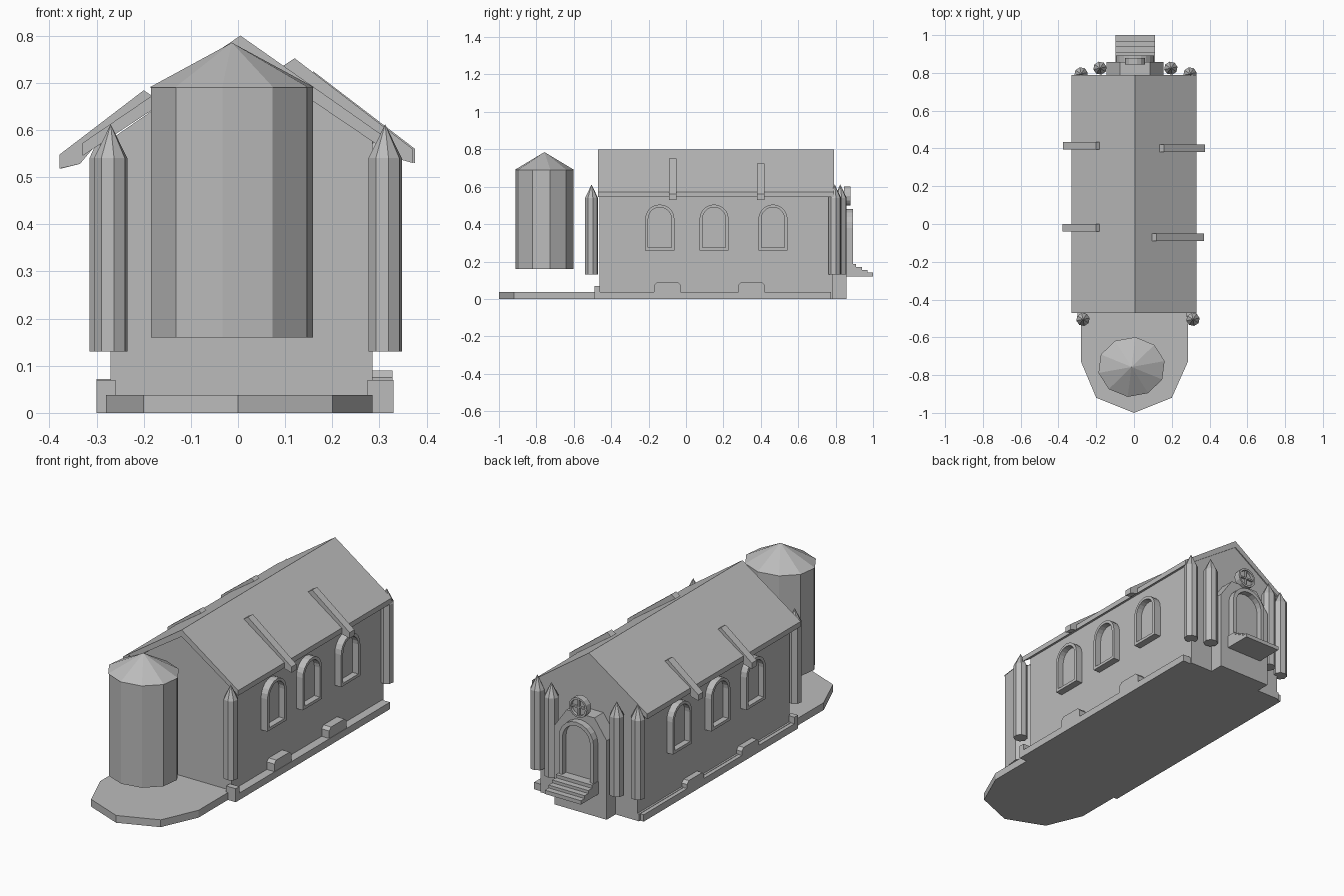
import bpy, bmesh, math
from mathutils import Vector

if "Cube" in bpy.data.objects:
    bpy.data.objects.remove(bpy.data.objects["Cube"])

stone = bpy.data.materials.new("stone_grey")
stone.diffuse_color = (0.5, 0.5, 0.5, 1)
stone.use_nodes = True
stone.node_tree.nodes["Principled BSDF"].inputs["Base Color"].default_value = stone.diffuse_color


def place(axis, u, v, w):
    """2D point (u, v) in a plane across the axis, at distance w along it."""
    return {'x': (w, u, v), 'y': (u, w, v), 'z': (u, v, w)}[axis]


def finish(name, bm):
    bmesh.ops.recalc_face_normals(bm, faces=bm.faces)
    me = bpy.data.meshes.new(name)
    bm.to_mesh(me)
    bm.free()
    me.materials.append(stone)
    ob = bpy.data.objects.new(name, me)
    bpy.context.collection.objects.link(ob)
    return ob


def prism(name, pts, axis, a, b):
    bm = bmesh.new()
    lo = [bm.verts.new(place(axis, u, v, a)) for u, v in pts]
    hi = [bm.verts.new(place(axis, u, v, b)) for u, v in pts]
    bm.faces.new(lo)
    bm.faces.new(hi)
    for i in range(len(pts)):
        j = (i + 1) % len(pts)
        bm.faces.new((lo[i], lo[j], hi[j], hi[i]))
    return finish(name, bm)


def ring(name, outer, inner, axis, a, b):
    """Hollow frame between two loops with equal point counts."""
    bm = bmesh.new()
    loops = [[bm.verts.new(place(axis, u, v, w)) for u, v in pts]
             for pts, w in ((outer, a), (outer, b), (inner, b), (inner, a))]
    n = len(outer)
    for k in range(4):
        p, q = loops[k], loops[(k + 1) % 4]
        for i in range(n):
            j = (i + 1) % n
            bm.faces.new((p[i], p[j], q[j], q[i]))
    return finish(name, bm)


def box(name, x0, x1, y0, y1, z0, z1):
    return prism(name, [(x0, y0), (x1, y0), (x1, y1), (x0, y1)], 'z', z0, z1)


def arch(c, half, z0, top, n=10):
    s = top - half
    return [(c - half, z0), (c + half, z0)] + [
        (c + half * math.cos(math.pi * i / n), s + half * math.sin(math.pi * i / n))
        for i in range(n + 1)]


def circle(cx, cy, rx, ry, n, turn=0):
    return [(cx + rx * math.cos(turn + 2 * math.pi * i / n),
             cy + ry * math.sin(turn + 2 * math.pi * i / n)) for i in range(n)]


def turret(name, x, y, rx, ry, z0, z1, tip, n, cap=1.0):
    """Faceted shaft with a pointed cap."""
    prism(name + "_shaft", circle(x, y, rx, ry, n, 0.2), 'z', z0, z1)
    bm = bmesh.new()
    base = [bm.verts.new((u, v, z1)) for u, v in circle(x, y, rx * cap, ry * cap, n, 0.2)]
    top = bm.verts.new((x, y, tip))
    bm.faces.new(base)
    for i in range(n):
        bm.faces.new((base[i], base[(i + 1) % n], top))
    finish(name + "_cap", bm)


# floor slab with the rounded apse terrace
prism("floor_slab", [(-0.28, 0.785), (-0.28, -0.73), (-0.2, -0.92), (0, -1), (0.2, -0.92),
                     (0.285, -0.73), (0.285, 0.785)], 'z', 0, 0.038)

# nave walls with gable ends
prism("nave_walls", [(-0.27, 0.01), (0.285, 0.01), (0.285, 0.58), (0.005, 0.77), (-0.27, 0.58)],
      'y', -0.462, 0.785)

# pitched roof with short upright eaves
prism("roof", [(-0.33, 0.545), (-0.33, 0.572), (0.005, 0.80), (0.33, 0.572), (0.33, 0.545),
               (0.005, 0.765)], 'y', -0.47, 0.79)

# side plinths with raised stones
for side, x0, x1 in (("left", -0.30, -0.26), ("right", 0.275, 0.33)):
    box(side + "_plinth", x0, x1, -0.49, 0.775, 0, 0.036)
    box(side + "_plinth_end", x0, x1, -0.49, -0.46, 0, 0.07)
    for i, y in enumerate((-0.095, 0.355)):
        h = 0.09 if side == "right" else 0.072
        prism(f"{side}_plinth_stone_{i}", [(y - .075, 0), (y + .065, 0), (y + .065, h - .015),
              (y + .05, h), (y - .06, h), (y - .075, h - .015)], 'x', x0, x1 - 0.002)

# arched side windows: frame and recessed pane
for side, a, b in (("left", -0.26, -0.305), ("right", 0.275, 0.322)):
    for i, y in enumerate((-0.14, 0.15, 0.465)):
        ring(f"{side}_window_frame_{i}", arch(y, 0.078, 0.26, 0.505),
             arch(y, 0.062, 0.275, 0.49), 'x', a, b)
        pane = 0.29 if side == "right" else -0.275
        prism(f"{side}_window_pane_{i}", arch(y, 0.065, 0.27, 0.493), 'x', a, pane)

# sloping ribs over the roof
prisms = ((1, 0.09, -0.07, 0.37, 0.0), (1, 0.13, 0.40, 0.375, 0.0),
          (-1, 0.17, -0.02, 0.378, -0.012), (-1, 0.17, 0.415, 0.375, -0.012))
for i, (s, x0, y, x1, dz) in enumerate(prisms):
    top0 = 0.825 - 0.7 * x0 + dz
    prism(f"roof_rib_{i}", [(s * x0, top0 - 0.03), (s * (x0 + 0.03), top0 - 0.01),
                            (s * x1, 0.56 + dz), (s * x1, 0.53 + dz),
                            (s * 0.335, 0.54 + dz), (s * 0.3, 0.57)], 'y', y - 0.02, y + 0.02)

# round tower in front of the apse gable
turret("apse_tower", -0.013, -0.757, 0.175, 0.156, 0.16, 0.69, 0.785, 10, 1.02)

# slender corner columns
for i, (x, y) in enumerate(((-0.27, -0.505), (0.312, -0.505), (-0.28, 0.795),
                            (-0.18, 0.825), (0.195, 0.825), (0.297, 0.795))):
    turret(f"column_{i}", x, y, 0.036, 0.035, 0.13, 0.54, 0.612, 8)

# entrance porch at the back
prism("porch", [(-0.145, 0), (0.155, 0), (0.155, 0.41), (0.085, 0.51), (-0.075, 0.51),
                (-0.145, 0.41)], 'y', 0.76, 0.858)
ring("door_frame", arch(0.005, 0.1, 0.14, 0.48), arch(0.005, 0.08, 0.15, 0.46), 'y', 0.85, 0.893)
prism("door_panel", arch(0.005, 0.085, 0.145, 0.465), 'y', 0.85, 0.862)

# round window with a cross bar
ring("rose_window_frame", circle(0.005, 0.55, 0.052, 0.052, 14),
     circle(0.005, 0.55, 0.042, 0.042, 14), 'y', 0.845, 0.88)
prism("rose_window_pane", circle(0.005, 0.55, 0.045, 0.045, 14), 'y', 0.847, 0.865)
box("rose_window_bar_upright", 0.001, 0.009, 0.86, 0.876, 0.507, 0.593)
box("rose_window_bar_level", -0.038, 0.048, 0.86, 0.876, 0.546, 0.554)

# entrance steps
for i, (y, z) in enumerate(((1.0, 0.14), (0.97, 0.155), (0.94, 0.17), (0.91, 0.187))):
    box(f"step_{i}", -0.097, 0.11, 0.85, y, 0.12 if i == 0 else z - 0.02, z)
